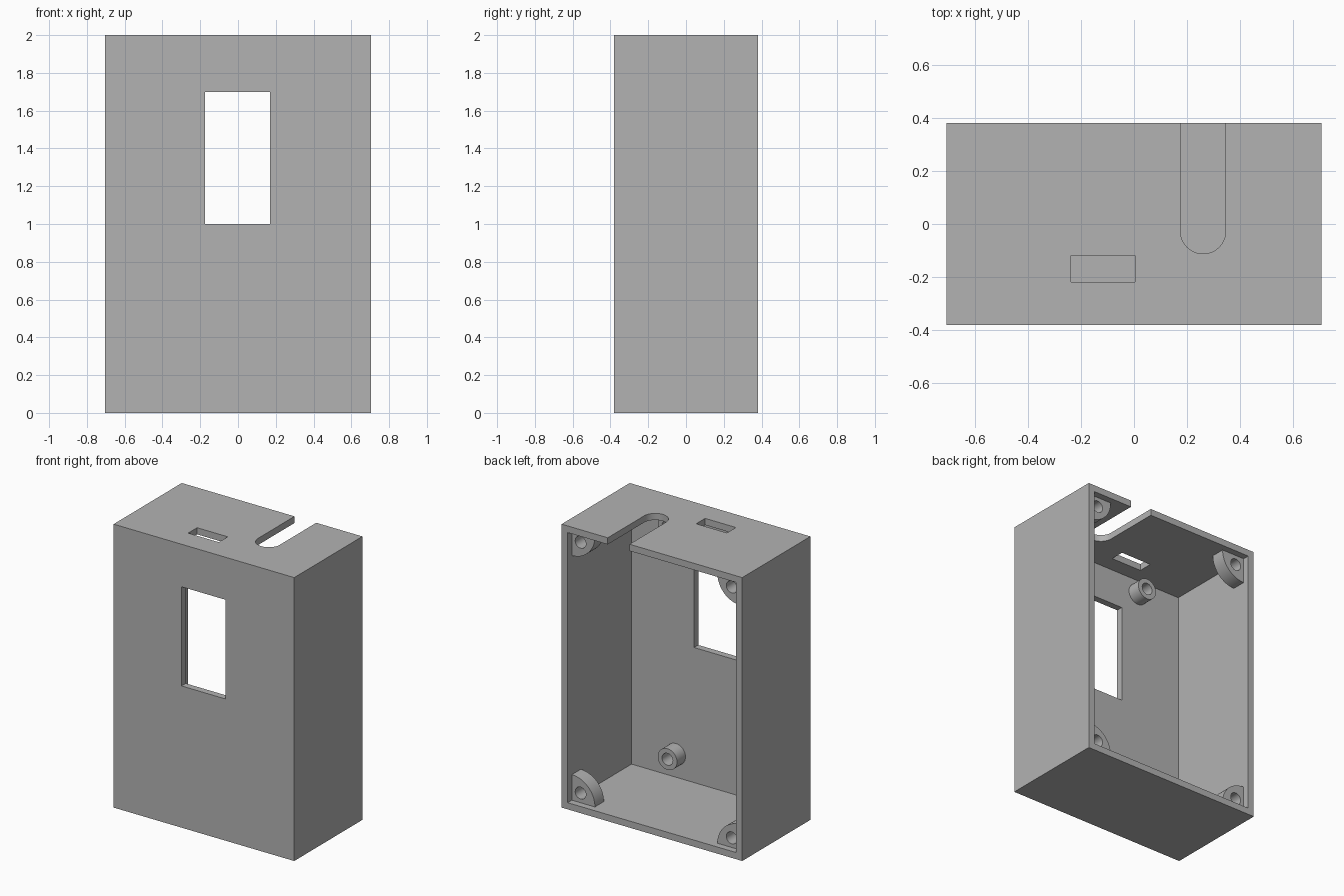
import bpy
import bmesh
import math
from mathutils import Matrix, Vector

if "Cube" in bpy.data.objects:
    bpy.data.objects.remove(bpy.data.objects["Cube"])

W, D, H, T = 0.705, 0.38, 2.0, 0.047   # half width, half depth, height, wall

grey = bpy.data.materials.new("plain_grey")
grey.use_nodes = True
colour = (0.45, 0.45, 0.45, 1)
grey.diffuse_color = colour
grey.node_tree.nodes["Principled BSDF"].inputs["Base Color"].default_value = colour


def make_object(name, bm):
    bmesh.ops.recalc_face_normals(bm, faces=bm.faces)
    mesh = bpy.data.meshes.new(name)
    bm.to_mesh(mesh)
    bm.free()
    mesh.materials.append(grey)
    obj = bpy.data.objects.new(name, mesh)
    bpy.context.collection.objects.link(obj)
    return obj


def box(name, x0, x1, y0, y1, z0, z1):
    bm = bmesh.new()
    bmesh.ops.create_cube(bm, size=1)
    bmesh.ops.scale(bm, vec=(x1 - x0, y1 - y0, z1 - z0), verts=bm.verts)
    bmesh.ops.translate(bm, vec=((x0 + x1) / 2, (y0 + y1) / 2, (z0 + z1) / 2), verts=bm.verts)
    return make_object(name, bm)


def prism(name, points, direction):
    bm = bmesh.new()
    face = bm.faces.new([bm.verts.new(p) for p in points])
    top = bmesh.ops.extrude_face_region(bm, geom=[face], use_keep_orig=True)["geom"]
    moved = [g for g in top if isinstance(g, bmesh.types.BMVert)]
    bmesh.ops.translate(bm, vec=direction, verts=moved)
    return make_object(name, bm)


def rod(name, x, z, radius, y0, y1):
    bm = bmesh.new()
    place = Matrix.Translation((x, (y0 + y1) / 2, z)) @ Matrix.Rotation(math.pi / 2, 4, "X")
    bmesh.ops.create_cone(bm, cap_ends=True, segments=32, radius1=radius, radius2=radius,
                          depth=y1 - y0, matrix=place)
    return make_object(name, bm)


def cut(target, cutter):
    mod = target.modifiers.new("cut", "BOOLEAN")
    mod.operation = "DIFFERENCE"
    mod.solver = "EXACT"
    mod.object = cutter
    bpy.context.view_layer.objects.active = target
    bpy.ops.object.modifier_apply(modifier=mod.name)
    bpy.data.objects.remove(cutter)


def smooth(obj):
    bpy.ops.object.select_all(action="DESELECT")
    obj.select_set(True)
    bpy.context.view_layer.objects.active = obj
    bpy.ops.object.shade_smooth_by_angle(angle=math.radians(30))


# Case: open at the back
case = box("case", -W, W, -D, D, 0, H)
cut(case, box("cavity", -W + T, W - T, -D + T, D + 1, T, H - T))

# Front window and top socket opening
cut(case, box("window", -0.175, 0.17, -D - 0.1, -D + 0.1, 1.0, 1.7))
cut(case, box("socket", -0.237, 0.003, -0.218, -0.118, H - 0.1, H + 0.1))

# Round-ended cable slot in the top
sx, sr, sy = 0.26, 0.085, -0.027
arc = [math.pi + math.pi * i / 24 for i in range(25)]
outline = [Vector((sx + sr * math.cos(a), sy + sr * math.sin(a), H - 0.1)) for a in arc]
outline += [Vector((sx + sr, D + 0.1, H - 0.1)), Vector((sx - sr, D + 0.1, H - 0.1))]
cut(case, prism("slot", outline, (0, 0, 0.2)))
smooth(case)

# Corner lugs with screw holes, set in from the rim
LUG_R, LUG_DEPTH, LUG_HOLE = 0.18, 0.1, 0.115
lug_back = D - T
for side, sx in (("left", 1), ("right", -1)):
    for level, sz in (("upper", 1), ("lower", -1)):
        cx, cz = sx * (W - T), H / 2 + sz * (H / 2 - T)
        points = [Vector((cx, lug_back, cz))]
        for i in range(17):
            a = math.pi / 2 * i / 16
            points.append(Vector((cx - sx * LUG_R * math.cos(a), lug_back,
                                  cz - sz * LUG_R * math.sin(a))))
        lug = prism(f"{level}_{side}_lug", points, (0, -LUG_DEPTH, 0))
        cut(lug, rod("lug_hole", sx * (W - LUG_HOLE), H / 2 + sz * (H / 2 - LUG_HOLE),
                     0.042, lug_back - 0.2, lug_back + 0.1))
        smooth(lug)

# Hollow mounting posts on the inside of the front wall
post_base = -D + T
for side, x in (("left", 0.312), ("right", -0.312)):
    for level, z in (("upper", 1.85), ("lower", 0.21)):
        post = rod(f"{level}_{side}_post", x, z, 0.075, post_base, post_base + 0.095)
        cut(post, rod("post_hole", x, z, 0.042, post_base - 0.1, post_base + 0.2))
        smooth(post)
